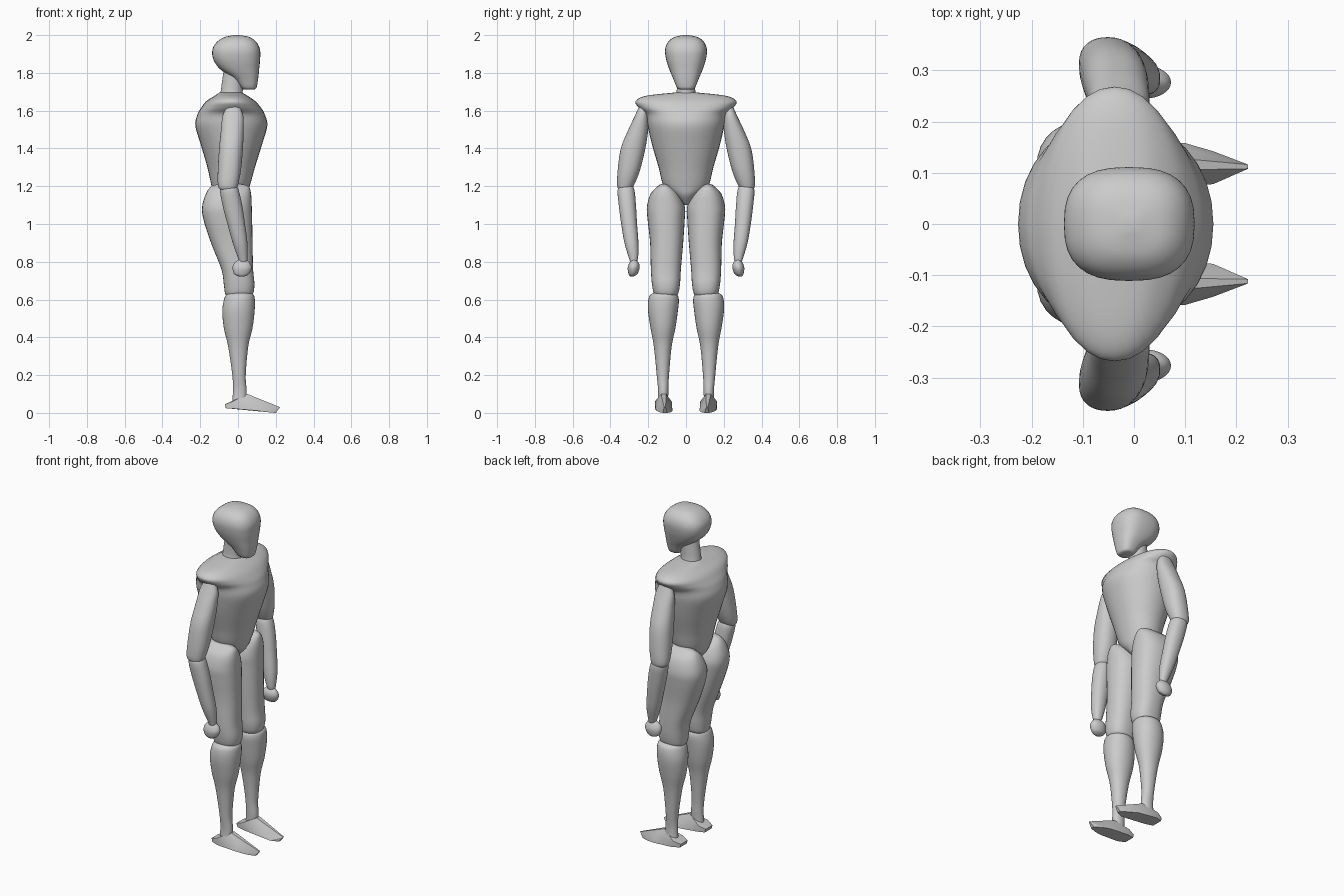
import bpy, bmesh, math

SEG = 32


def spline(rings, steps=5):
    """Catmull-Rom interpolation of ring parameters."""
    out = []
    n = len(rings)
    for i in range(n - 1):
        a, b, c, d = (rings[max(0, min(n - 1, i + k))] for k in (-1, 0, 1, 2))
        for s in range(steps):
            t = s / steps
            out.append([0.5 * (2 * q + (r - p) * t + (2 * p - 5 * q + 4 * r - w) * t * t
                               + (3 * q - p - 3 * r + w) * t ** 3)
                        for p, q, r, w in zip(a, b, c, d)])
    out.append(list(rings[-1]))
    return out


def finish(name, bm, angle=50):
    bmesh.ops.recalc_face_normals(bm, faces=bm.faces)
    me = bpy.data.meshes.new(name)
    bm.to_mesh(me)
    bm.free()
    ob = bpy.data.objects.new(name, me)
    bpy.context.collection.objects.link(ob)
    bpy.ops.object.select_all(action='DESELECT')
    ob.select_set(True)
    bpy.context.view_layer.objects.active = ob
    bpy.ops.object.shade_smooth_by_angle(angle=math.radians(angle))
    return ob


def loft(name, rings, power=2.0, side=1):
    """Rings are (z, x min, x max, y min, y max); side=-1 mirrors in y."""
    bm = bmesh.new()
    loops = []
    for z, x0, x1, y0, y1 in spline(rings):
        loop = []
        for k in range(SEG):
            a = 2 * math.pi * k / SEG
            c, s = math.cos(a), math.sin(a)
            u = math.copysign(abs(c) ** (2 / power), c)
            v = math.copysign(abs(s) ** (2 / power), s)
            loop.append(bm.verts.new(((x0 + x1) / 2 + u * (x1 - x0) / 2,
                                      side * ((y0 + y1) / 2 + v * (y1 - y0) / 2), z)))
        loops.append(loop)
    for a, b in zip(loops, loops[1:]):
        for k in range(SEG):
            j = (k + 1) % SEG
            bm.faces.new((a[k], a[j], b[j], b[k]))
    bm.faces.new(loops[0])
    bm.faces.new(loops[-1])
    return finish(name, bm)


# Head, neck and torso
loft("head", [(1.712, .03, .085, -.03, .03), (1.722, .015, .098, -.048, .048),
              (1.77, -.025, .107, -.068, .068), (1.82, -.095, .112, -.089, .089),
              (1.87, -.13, .117, -.105, .105), (1.92, -.136, .117, -.111, .111),
              (1.96, -.115, .10, -.098, .098), (1.988, -.075, .065, -.065, .065),
              (2.0, -.02, .01, -.015, .015)], 2.6)
loft("neck", [(1.66, -.10, .03, -.06, .06), (1.70, -.092, .025, -.05, .05),
              (1.75, -.085, .03, -.048, .048), (1.82, -.075, .04, -.05, .05)])
loft("torso", [(1.10, -.08, -.0, -.008, .008), (1.15, -.125, .045, -.065, .065),
               (1.20, -.14, .062, -.118, .118), (1.30, -.162, .09, -.145, .145),
               (1.42, -.197, .127, -.18, .18), (1.52, -.226, .155, -.203, .203),
               (1.58, -.215, .142, -.215, .215), (1.615, -.195, .122, -.25, .25),
               (1.65, -.168, .092, -.267, .267), (1.678, -.125, .052, -.215, .215),
               (1.695, -.10, .02, -.07, .07)], 2.1)

for label, s in (("left", 1), ("right", -1)):
    # Arm
    loft(label + "_upper_arm", [
        (1.175, -.085, -.015, .30, .35), (1.20, -.105, -.002, .278, .364),
        (1.28, -.107, .015, .245, .362), (1.40, -.10, .026, .215, .345),
        (1.50, -.09, .03, .20, .305), (1.57, -.082, .028, .20, .272),
        (1.62, -.06, .01, .21, .25)], 2.2, s)
    loft(label + "_forearm", [
        (.79, .012, .045, .265, .292), (.82, .0, .05, .254, .302),
        (.90, -.028, .05, .252, .326), (1.0, -.056, .037, .259, .343),
        (1.10, -.082, .022, .265, .356), (1.18, -.095, .003, .273, .362),
        (1.215, -.08, -.015, .29, .345)], 2.2, s)
    loft(label + "_hand", [
        (.722, .005, .035, .278, .295), (.735, -.02, .058, .258, .304),
        (.765, -.029, .072, .246, .309), (.79, -.022, .066, .248, .302),
        (.81, .0, .048, .262, .29)], 2.0, s)
    # Leg
    loft(label + "_thigh", [
        (.612, -.045, .05, .065, .145), (.628, -.067, .078, .043, .168),
        (.68, -.075, .087, .032, .18), (.76, -.088, .08, .027, .186),
        (.90, -.143, .077, .015, .19), (1.02, -.182, .075, .007, .203),
        (1.09, -.19, .073, .006, .207), (1.16, -.17, .069, .035, .187),
        (1.20, -.14, .055, .08, .15), (1.212, -.09, .01, .105, .13)], 2.4, s)
    loft(label + "_shin", [
        (.06, -.03, .045, .095, .15), (.12, -.027, .046, .093, .148),
        (.20, -.03, .041, .09, .155), (.35, -.052, .054, .076, .17),
        (.45, -.075, .077, .056, .188), (.54, -.083, .088, .043, .201),
        (.60, -.074, .089, .038, .199), (.628, -.06, .08, .05, .185),
        (.64, -.03, .05, .08, .15)], 2.1, s)
    # Foot: faceted wedge with a pointed toe
    bm = bmesh.new()
    for x, y0, y1, z in ((-.07, .085, .15, .045), (-.065, .085, .15, .025),
                         (-.03, .075, .165, .06), (-.02, .075, .165, .022),
                         (.10, .072, .158, .012), (.10, .085, .147, .05),
                         (.155, .078, .142, .004), (.20, .10, .122, .0),
                         (.223, .108, .116, .03), (.0, .105, .13, .078),
                         (.05, .105, .132, .10)):
        for y in (y0, y1):
            bm.verts.new((x, s * y, z))
    bmesh.ops.convex_hull(bm, input=bm.verts[:])
    bmesh.ops.delete(bm, geom=[v for v in bm.verts if not v.link_faces], context='VERTS')
    finish(label + "_foot", bm, 25)
